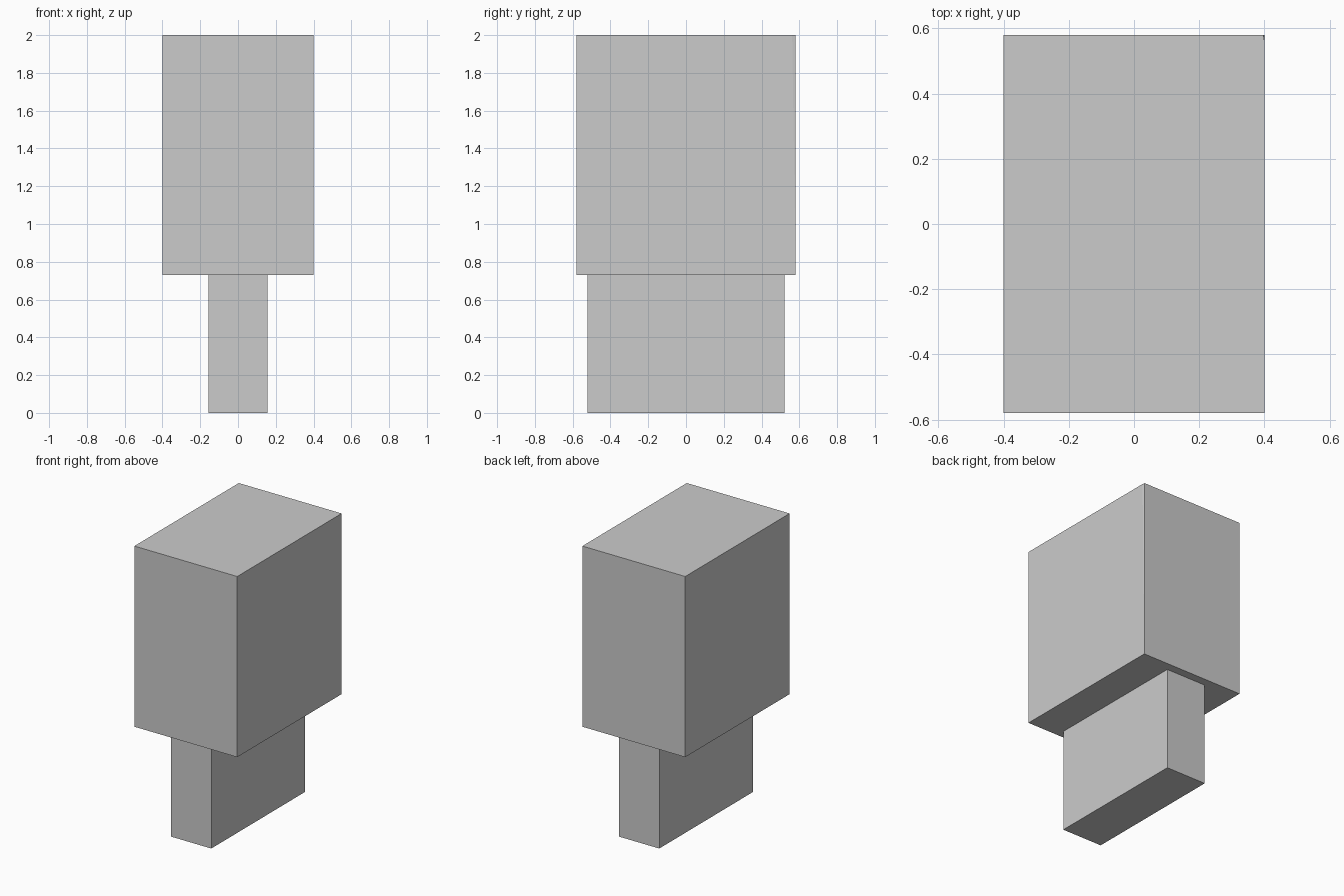
import bpy, bmesh
from mathutils import Vector

if "Cube" in bpy.data.objects:
    bpy.data.objects.remove(bpy.data.objects["Cube"])


def box(name, half_x, half_y, z0, z1, cut=None):
    bm = bmesh.new()
    bmesh.ops.create_cube(bm, size=1)
    for v in bm.verts:
        v.co = Vector((v.co.x * 2 * half_x, v.co.y * 2 * half_y,
                       z1 if v.co.z > 0 else z0))
    if cut:
        # shave one corner along the plane through three points
        a, b, c = (Vector(p) for p in cut)
        n = (b - a).cross(c - a).normalized()
        if n.x < 0:
            n.negate()
        r = bmesh.ops.bisect_plane(bm, geom=bm.verts[:] + bm.edges[:] + bm.faces[:],
                                   dist=1e-6, plane_co=a, plane_no=n, clear_outer=True)
        rim = [e for e in r["geom_cut"] if isinstance(e, bmesh.types.BMEdge)]
        bmesh.ops.holes_fill(bm, edges=rim, sides=0)
    bmesh.ops.recalc_face_normals(bm, faces=bm.faces[:])
    mesh = bpy.data.meshes.new(name)
    bm.to_mesh(mesh)
    bm.free()
    obj = bpy.data.objects.new(name, mesh)
    bpy.context.collection.objects.link(obj)
    return obj


# Narrow lower block
box("base_block", 0.157, 0.521, 0.0, 0.73)

# Wide upper block with a very thin tapered sliver off its back right edge
box("upper_block", 0.40, 0.58, 0.73, 2.0,
    cut=((0.40, 0.562, 2.0), (0.397, 0.58, 2.0), (0.40, 0.58, 0.80)))
